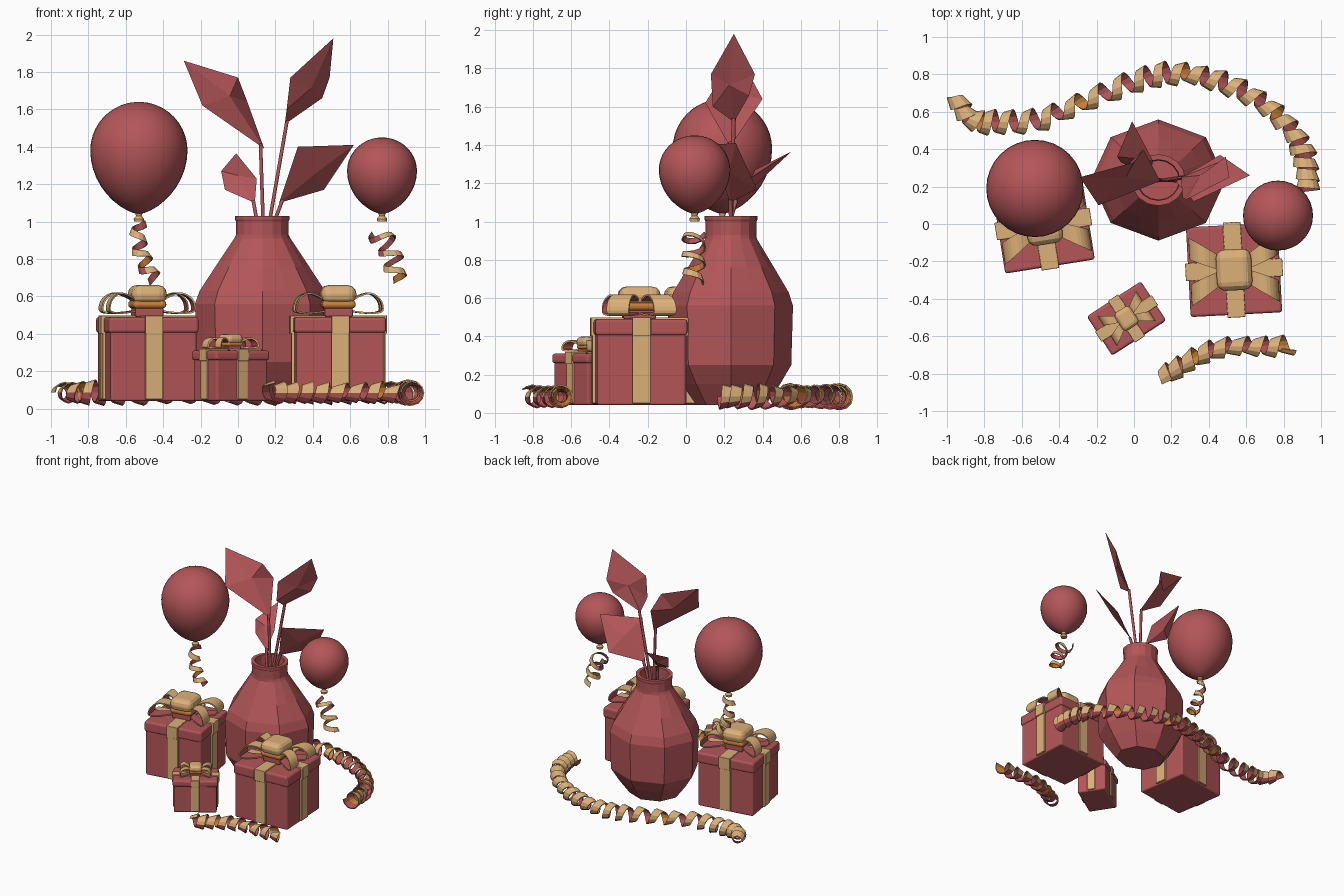
import bpy, bmesh, math, random
from mathutils import Vector, Matrix

if "Cube" in bpy.data.objects:
    bpy.data.objects.remove(bpy.data.objects["Cube"])

random.seed(4)


def material(name, rgb):
    m = bpy.data.materials.new(name)
    m.diffuse_color = (*rgb, 1)
    m.use_nodes = True
    m.node_tree.nodes["Principled BSDF"].inputs["Base Color"].default_value = m.diffuse_color
    return m


RED = material("dusty_red", (0.456, 0.093, 0.098))
GOLD = material("pale_gold", (0.72, 0.44, 0.19))
ORANGE = material("orange", (0.61, 0.22, 0.04))


def make(name, bm, mats, smooth=False):
    bmesh.ops.recalc_face_normals(bm, faces=bm.faces)
    me = bpy.data.meshes.new(name)
    bm.to_mesh(me)
    bm.free()
    for m in mats:
        me.materials.append(m)
    for p in me.polygons:
        p.use_smooth = smooth
    ob = bpy.data.objects.new(name, me)
    bpy.context.collection.objects.link(ob)
    return ob


def loft(name, rings, mat, smooth=False):
    """Skin a list of equal rings of points and cap both ends."""
    bm = bmesh.new()
    vs = [[bm.verts.new(p) for p in r] for r in rings]
    n = len(vs[0])
    for a, b in zip(vs, vs[1:]):
        for k in range(n):
            bm.faces.new((a[k], a[(k + 1) % n], b[(k + 1) % n], b[k]))
    bm.faces.new(vs[0])
    bm.faces.new(vs[-1])
    return make(name, bm, [mat], smooth)


def block(name, size, z0, z1, mat, M, bevel=0.0):
    bm = bmesh.new()
    bmesh.ops.create_cube(bm, size=1, matrix=M @ Matrix.Translation((0, 0, (z0 + z1) / 2))
                          @ Matrix.Diagonal((size[0], size[1], z1 - z0, 1)))
    ob = make(name, bm, [mat])
    if bevel:
        mod = ob.modifiers.new("soft_edges", 'BEVEL')
        mod.width, mod.segments = bevel, 3
    return ob


def ribbon(name, frames, t, red_below=False):
    """Thin strip from (centre, half width, outward normal): gold outside, red inside.
    Curled strips also turn red underneath and orange on a few inner stretches."""
    bm = bmesh.new()
    rows = [[bm.verts.new(p) for p in (c - w, c + w, c + w - n * t, c - w - n * t)] for c, w, n in frames]
    for i, (a, b) in enumerate(zip(rows, rows[1:])):
        low = red_below and frames[i][2].z < -0.3
        for k in range(4):
            f = bm.faces.new((a[k], a[(k + 1) % 4], b[(k + 1) % 4], b[k]))
            if k == 2:
                f.material_index = 2 if red_below and (i // 12) % 5 == 2 else 1
            elif low:
                f.material_index = 1
    bm.faces.new(rows[0])
    bm.faces.new(rows[-1])
    return make(name, bm, [GOLD, RED, ORANGE])


def along(path, s):
    """Catmull-Rom point at s in 0..1."""
    p = [Vector(q) for q in path]
    p = [2 * p[0] - p[1]] + p + [2 * p[-1] - p[-2]]
    u = min(max(s, 0), 0.99999) * (len(p) - 3)
    i = int(u)
    u -= i
    a, b, c, d = p[i:i + 4]
    return 0.5 * (2 * b + (c - a) * u + (2 * a - 5 * b + 4 * c - d) * u * u + (3 * b - a - 3 * c + d) * u ** 3)


def curl(name, path, turns, radius, half, up, start=0.0):
    """Helical ribbon wound around a path."""
    frames, n = [], int(turns * 12)
    wob = [random.uniform(0.82, 1.18) for _ in range(int(turns) + 3)]
    for i in range(n + 1):
        s = i / n
        T = (along(path, s + 0.01) - along(path, s - 0.01)).normalized()
        N = T.cross(Vector(up)).normalized()
        B = N.cross(T)
        k = s * turns
        th = start + k * math.tau
        mix = wob[int(k)] * (1 - k % 1) + wob[int(k) + 1] * (k % 1)
        rad = N * math.cos(th) + B * math.sin(th)
        frames.append((along(path, s) + rad * radius * mix, (T * half + rad * half * 0.3) * (2 - mix), rad))
    return ribbon(name, frames, 0.007, True)


# Vase: octagonal body blending into a round neck, hollow mouth
VX, VY = 0.13, 0.235
profile = [(0.2, 0.04, 1), (0.285, 0.15, 1), (0.35, 0.25, 1), (0.36, 0.56, 1), (0.335, 0.63, 1),
           (0.25, 0.76, 0.8), (0.15, 0.91, 0.2), (0.14, 0.93, 0), (0.14, 1.0, 0), (0.145, 1.01, 0),
           (0.145, 1.03, 0), (0.115, 1.03, 0), (0.11, 0.92, 0), (0.2, 0.75, 0), (0.2, 0.6, 0)]
rings = []
for r, z, octo in profile:
    ring = []
    for k in range(16):
        a = k * math.pi / 8
        q = r * (1 - 0.076 * octo * (k % 2))
        ring.append((VX + q * math.cos(a), VY + q * math.sin(a) * (0.9 if octo else 0.95), z))
    rings.append(ring)
loft("vase", rings, RED)

# Leaves: folded diamonds, outline starts at the stem end
leaves = {
    "left": [(0.14, 0.23, 1.39), (-0.19, 0.10, 1.62), (-0.29, 0.25, 1.86), (0.0, 0.33, 1.77), (0.05, 0.40, 1.64)],
    "tall": [(0.25, 0.25, 1.52), (0.26, 0.14, 1.60), (0.28, 0.13, 1.77), (0.51, 0.25, 1.98),
             (0.49, 0.36, 1.77), (0.45, 0.33, 1.66)],
    "right": [(0.22, 0.23, 1.10), (0.32, 0.12, 1.40), (0.62, 0.26, 1.41), (0.46, 0.37, 1.17)],
    "back": [(0.09, 0.25, 1.10), (0.10, 0.34, 1.23), (-0.01, 0.55, 1.365), (-0.09, 0.36, 1.27),
             (-0.07, 0.33, 1.17)],
}
for key, pts in leaves.items():
    P = [Vector(p) for p in pts]
    mid = sum(P, Vector()) / len(P)
    nrm = (P[1] - mid).cross(P[2] - mid).normalized()
    bm = bmesh.new()
    rim = [bm.verts.new(p) for p in P]
    for side in (1, -1):
        c = bm.verts.new(mid + nrm * 0.025 * side)
        for i in range(len(rim)):
            bm.faces.new((rim[i], rim[(i + 1) % len(rim)], c))
    make(key + "_leaf", bm, [RED])
    # Stem
    foot = Vector((VX + 0.01, VY, 0.7))
    bend = 0.8 if P[0].z < 1.2 else 0.35
    knee = Vector((VX + (P[0].x - VX) * bend, VY, 1.02))
    cu = bpy.data.curves.new(key + "_stem", 'CURVE')
    cu.dimensions = '3D'
    cu.bevel_depth, cu.bevel_resolution = 0.011, 1
    sp = cu.splines.new('POLY')
    sp.points.add(2)
    for q, v in zip(sp.points, (foot, knee, P[0] + (mid - P[0]) * 0.1)):
        q.co = (*v, 1)
    cu.materials.append(RED)
    bpy.context.collection.objects.link(bpy.data.objects.new(key + "_stem", cu))


# Balloons with gold knots
def balloon(name, x, y, zc, R, up, down):
    def circle(r, z, n=32):
        return [(x + r * math.cos(k * math.tau / n), y + r * math.sin(k * math.tau / n), z) for k in range(n)]
    rings = []
    for i in range(21):
        a = math.radians(-87 + i * 8.7)
        c = math.cos(a)
        rings.append(circle(R * (c ** 1.3 if a < 0 else c), zc + math.sin(a) * (down if a < 0 else up)))
    loft(name, rings, RED, True)
    loft(name + "_knot", [circle(r, z, 12) for r, z in
                          ((0.025, 1.0), (0.028, 1.015), (0.015, 1.03), (0.02, 1.045))], GOLD)


balloon("left_balloon", -0.53, 0.19, 1.38, 0.26, 0.26, 0.34)
balloon("right_balloon", 0.77, 0.045, 1.27, 0.187, 0.18, 0.23)
curl("left_balloon_string", [(-0.53, 0.19, 0.99), (-0.53, 0.18, 0.88), (-0.50, 0.17, 0.78), (-0.45, 0.17, 0.69)],
     3.3, 0.05, 0.017, (0, 1, 0), 0.5)
curl("right_balloon_string", [(0.74, 0.045, 0.95), (0.80, 0.04, 0.87), (0.83, 0.04, 0.78), (0.85, 0.04, 0.69)],
     3, 0.055, 0.017, (0, 1, 0), 2.0)


# Gift boxes with lid, crossed bands and a four-loop bow
def gift(name, x, y, ang, w, d, top, band, s):
    M = Matrix.Translation((x, y, 0)) @ Matrix.Rotation(math.radians(ang), 4, 'Z')
    z0, lid = 0.04, top - 0.19 * (top - 0.04)
    bw, bd = w - 0.018, d - 0.018
    block(name + "_body", (bw, bd), z0, lid + 0.02, RED, M, 0.012)
    block(name + "_lid", (w, d), lid, top, RED, M, 0.015)
    for part, a, b, lo, hi in (("body", bw, bd, z0 + 0.01, lid), ("lid", w, d, lid - 0.004, top + 0.008)):
        block(f"{name}_{part}_band_across", (a + 0.03 * s, band), lo, hi, GOLD, M, 0.004)
        block(f"{name}_{part}_band_along", (band, b + 0.03 * s), lo, hi, GOLD, M, 0.004)
    # Bow loops fan out sideways, their ribbon width runs front to back
    path = [(0.03, 0.05), (0.11, 0.105), (0.19, 0.125), (0.25, 0.09), (0.265, 0.03),
            (0.22, 0.012), (0.13, 0.015), (0.03, 0.03)]
    path = [(r * s, 0, z * s) for r, z in path]
    across = M.to_3x3() @ Vector((0, 1, 0))
    for i, a in enumerate((28, 152, 208, 332)):
        R = M @ Matrix.Translation((0, 0, top + 0.005)) @ Matrix.Rotation(math.radians(a), 4, 'Z')
        R3 = R.to_3x3()
        frames = []
        for k in range(25):
            q = k / 24
            T = (along(path, q + 0.01) - along(path, q - 0.01)).normalized()
            half = (0.03 + 0.028 * math.sin(q * math.pi)) * s
            sign = 1 if i in (0, 3) else -1
            frames.append((R @ along(path, q), across * half * sign, R3 @ Vector((-T.z, 0, T.x))))
        ribbon(f"{name}_bow_loop_{i + 1}", frames, 0.009)
    block(name + "_bow_tie", (0.15 * s, 0.17 * s), top, top + 0.05 * s, RED, M, 0.01 * s)
    block(name + "_bow_wrap", (0.18 * s, 0.20 * s), top + 0.045 * s, top + 0.09 * s, ORANGE, M, 0.02 * s)
    block(name + "_bow_knot", (0.19 * s, 0.22 * s), top + 0.07 * s, top + 0.17 * s, GOLD, M, 0.045 * s)


gift("left_gift", -0.485, 0.0, 9, 0.485, 0.46, 0.49, 0.095, 1.0)
gift("right_gift", 0.535, -0.245, 3, 0.49, 0.48, 0.49, 0.095, 1.0)
gift("small_gift", -0.04, -0.505, 33, 0.345, 0.25, 0.31, 0.065, 0.52)

# Curled streamers on the floor
Z = 0.085
back = [(-0.95, 0.67), (-0.87, 0.56), (-0.72, 0.545), (-0.5, 0.56), (-0.25, 0.66), (0.0, 0.76), (0.2, 0.805),
        (0.4, 0.78), (0.6, 0.70), (0.78, 0.57), (0.89, 0.42), (0.925, 0.28), (0.93, 0.19)]
curl("back_streamer", [(a, b, Z) for a, b in back], 24, 0.056, 0.029, (0, 0, 1))
front = [(0.16, -0.82), (0.25, -0.76), (0.38, -0.69), (0.52, -0.655), (0.68, -0.655), (0.83, -0.65)]
curl("front_streamer", [(a, b, Z) for a, b in front], 8, 0.05, 0.033, (0, 0, 1), 1.0)
